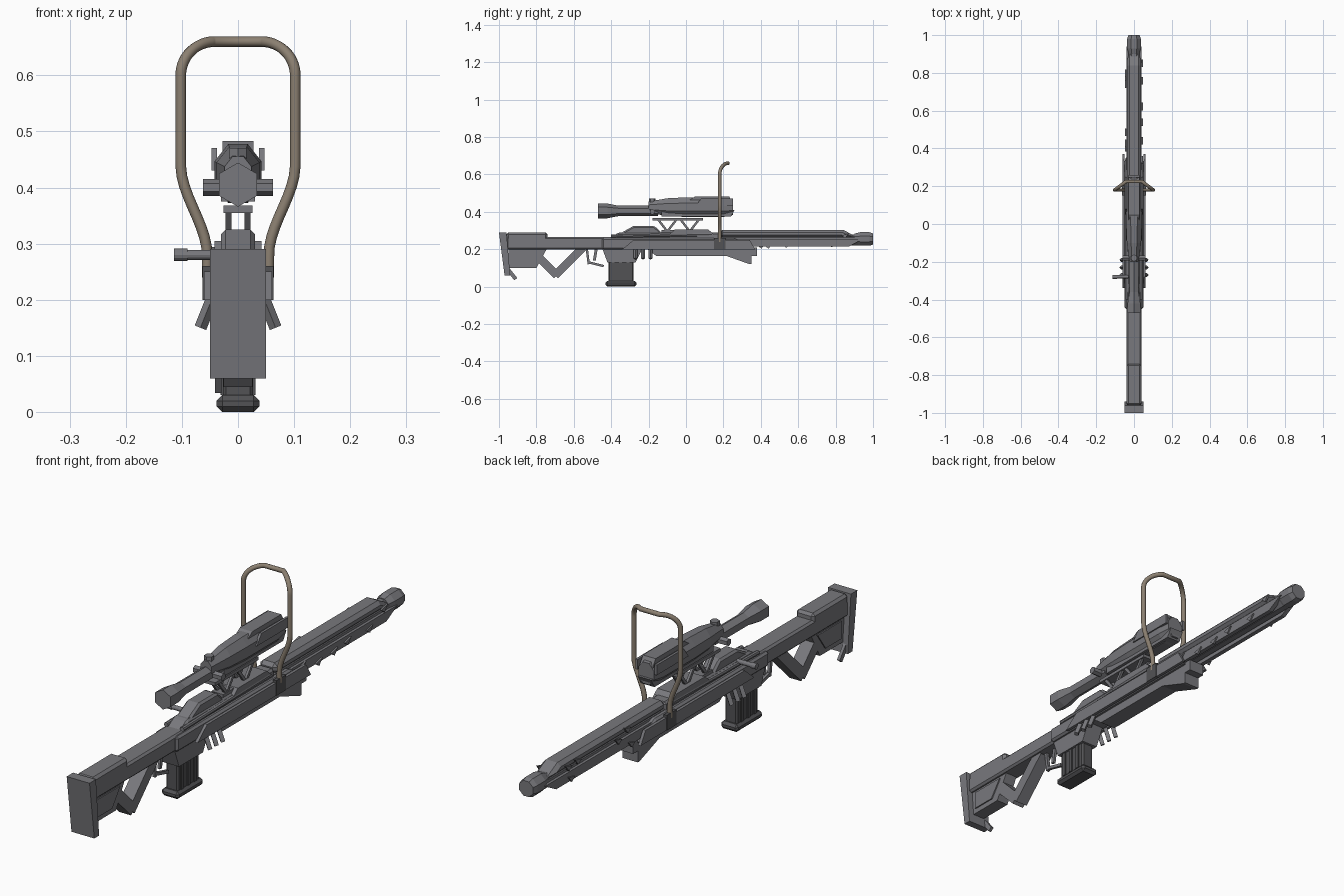
import bpy, bmesh, math, random
from mathutils import Vector

cube = bpy.data.objects.get("Cube")
if cube:
    bpy.data.objects.remove(cube, do_unlink=True)
random.seed(4)


def material(name, red, green, blue):
    colour = (red, green, blue, 1)
    mat = bpy.data.materials.new(name)
    mat.use_nodes = True
    mat.diffuse_color = colour
    mat.node_tree.nodes["Principled BSDF"].inputs["Base Color"].default_value = colour
    return mat


GREY = material("gunmetal grey", red=.19, green=.19, blue=.205)
DARK = material("dark steel", red=.085, green=.085, blue=.09)
TAN = material("tan tube", red=.26, green=.215, blue=.165)
LEFT_AND_RIGHT = (1, -1)


def finish(name, bm, mat):
    bmesh.ops.recalc_face_normals(bm, faces=bm.faces)
    mesh = bpy.data.meshes.new(name)
    bm.to_mesh(mesh)
    bm.free()
    mesh.materials.append(mat)
    ob = bpy.data.objects.new(name, mesh)
    bpy.context.collection.objects.link(ob)
    return ob


def prism(name, profile, half, x=0, mat=GREY, bevel=0):
    """Extrude a (y, z) outline sideways, centred on x."""
    bm = bmesh.new()
    face = bm.faces.new([bm.verts.new((x - half, y, z)) for y, z in profile])
    geometry = bmesh.ops.extrude_face_region(bm, geom=[face])["geom"]
    moved = [v for v in geometry if isinstance(v, bmesh.types.BMVert)]
    bmesh.ops.translate(bm, vec=(half + half, 0, 0), verts=moved)
    ob = finish(name, bm, mat)
    if bevel:
        chamfer = ob.modifiers.new("chamfer", "BEVEL")
        chamfer.width, chamfer.segments = bevel, 1


def block(name, start, end, low, high, half, under_start=0, under_end=0,
          slope_start=0, slope_end=0, **options):
    """Box along y whose lower (under) and upper (slope) corners may be pulled in."""
    profile = [(start + under_start, low), (end - under_end, low),
               (end - slope_end, high), (start + slope_start, high)]
    prism(name, profile, half, **options)


def bar(name, start, end, thick, half, **options):
    """Straight flat bar between two (y, z) points."""
    a, b = Vector(start), Vector(end)
    side = (b - a).orthogonal().normalized() * thick / 2
    prism(name, [a - side, b - side, b + side, a + side], half, **options)


def loft(name, height, aspect, sections, sides=8):
    """Skin polygon rings given as (y, half width) pairs."""
    bm = bmesh.new()
    angles = [(i + .5) * math.tau / sides for i in range(sides)]
    corner = 1 / math.cos(math.pi / sides)
    rings = [[bm.verts.new((math.cos(a) * size * corner, y,
                            height + math.sin(a) * size * corner * aspect))
              for a in angles] for y, size in sections]
    for near, far in zip(rings, rings[1:]):
        for i in range(sides):
            bm.faces.new((near[i - 1], near[i], far[i], far[i - 1]))
    bm.faces.new(rings[0])
    bm.faces.new(rings[-1])
    finish(name, bm, GREY)


def rod(name, start, end, radius, sides=8):
    a, b = Vector(start), Vector(end)
    bm = bmesh.new()
    bmesh.ops.create_cone(bm, cap_ends=True, segments=sides, radius1=radius,
                          radius2=radius, depth=(b - a).length)
    ob = finish(name, bm, GREY)
    ob.location = (a + b) / 2
    ob.rotation_mode = "QUATERNION"
    ob.rotation_quaternion = (b - a).to_track_quat("Z", "Y")


# Stock: butt plate, cheek rest, upper beam and lower block
block("butt_plate", start=-1, end=-.94, low=.06, high=.29, half=.05, under_start=.03, slope_end=.02)
bar("butt_spur", start=(-.95, .09), end=(-.91, .04), thick=.02, half=.006, x=-.035)
block("cheek_rest", start=-.96, end=-.74, low=.22, high=.29, half=.04, bevel=.01)
block("stock_beam", start=-.96, end=-.38, low=.2, high=.265, half=.04, bevel=.008)
block("stock_lower_block", start=-.95, end=-.74, low=.1, high=.21, half=.026, under_end=.06)
for side in LEFT_AND_RIGHT:
    block("stock_side_panel", start=-.93, end=-.78, low=.12, high=.19, half=.003,
          under_end=.05, x=side * .028)

# Open triangular hand grip
bar("grip_rear_bar", start=(-.8, .17), end=(-.69, .06), thick=.045, half=.026)
bar("grip_front_bar", start=(-.7, .06), end=(-.55, .21), thick=.045, half=.026)

# Trigger and its guard
bar("trigger", start=(-.48, .2), end=(-.49, .14), thick=.015, half=.005)
bar("trigger_guard", start=(-.53, .2), end=(-.52, .12), thick=.012, half=.006)
bar("trigger_guard", start=(-.52, .13), end=(-.44, .11), thick=.012, half=.006)

# Magazine and its well
block("magazine_well", start=-.45, end=-.23, low=.13, high=.21, half=.036,
      under_start=.03, under_end=.04)
block("magazine", start=-.415, end=-.28, low=.02, high=.14, half=.027, mat=DARK, bevel=.006)
block("magazine_base", start=-.43, end=-.265, low=0, high=.03, half=.038, mat=DARK, bevel=.01)
for side in LEFT_AND_RIGHT:
    for y in (-.39, -.35, -.31):
        block("magazine_rib", start=y - .008, end=y + .008, low=.03, high=.13, half=.003,
              x=side * .028, mat=DARK)

# Receiver and lower handguard
block("receiver", start=-.45, end=.36, low=.2, high=.26, half=.05, slope_end=.1, bevel=.008)
block("upper_receiver", start=-.42, end=.18, low=.25, high=.29, half=.034, slope_start=.06, bevel=.008)
block("receiver_hump", start=-.36, end=-.12, low=.28, high=.325, half=.03,
      slope_start=.08, slope_end=.05, bevel=.008)
block("receiver_bridge", start=-.1, end=.16, low=.27, high=.305, half=.042,
      slope_start=.04, slope_end=.04)
block("lower_handguard", start=-.22, end=.38, low=.165, high=.21, half=.034, under_start=.06)
block("handguard_lip", start=.2, end=.35, low=.12, high=.17, half=.034, under_start=.14)
for side in LEFT_AND_RIGHT:
    block("side_plate", start=-.34, end=.37, low=.2, high=.25, half=.006,
          slope_start=.06, slope_end=.03, x=side * .055)
    block("tube_socket", start=.15, end=.21, low=.2, high=.26, half=.007, x=side * .056, mat=DARK)
    for y in (-.27, -.23, -.19):
        rod("side_fin", start=(side * .047, y, .2), end=(side * .067, y, .15), radius=.011, sides=4)
    rod("receiver_rail", start=(side * .035, -.4, .27), end=(side * .035, .14, .28), radius=.009)

# Bolt handle on the right side
rod("bolt_handle", start=(-.02, -.28, .28), end=(-.11, -.28, .28), radius=.009, sides=12)
rod("bolt_knob", start=(-.09, -.28, .28), end=(-.114, -.28, .28), radius=.011, sides=12)

# Scope mount with zigzag struts
block("mount_rail", start=-.18, end=.09, low=.355, high=.368, half=.026)
block("mount_foot", start=-.13, end=.06, low=.29, high=.302, half=.026)
for side in LEFT_AND_RIGHT:
    for foot in (-.1, .02):
        for reach in (-.05, .05):
            bar("mount_strut", start=(foot, .295), end=(foot + reach, .36), thick=.012,
                half=.005, x=side * .017)

# Scope body, eyepiece, hood and dials
loft("scope_body", height=.425, aspect=1.25,
     sections=[(-.2, .024), (-.1, .038), (0, .042), (.2, .042), (.25, .034)])
loft("scope_eyepiece", height=.405, aspect=1, sides=6,
     sections=[(-.47, .034), (-.42, .034), (-.36, .024), (-.15, .024)])
block("scope_hood", start=0, end=.25, low=.45, high=.483, half=.028, slope_start=.05, slope_end=.02)
block("scope_underside", start=-.13, end=.26, low=.375, high=.41, half=.03, under_end=.02)
for side in LEFT_AND_RIGHT:
    block("hood_wing", start=.05, end=.25, low=.43, high=.47, half=.005, slope_start=.03,
          x=side * .042)
    rod("side_dial", start=(side * .02, -.18, .4), end=(side * .062, -.18, .4), radius=.015, sides=6)
rod("top_dial", start=(0, -.18, .42), end=(0, -.18, .47), radius=.018, sides=6)

# Barrel, shroud, side rails and muzzle
loft("barrel", height=.25, aspect=1, sections=[(.15, .03), (.93, .03)])
loft("muzzle", height=.255, aspect=1, sections=[(.9, .028), (.93, .036), (.98, .036), (1, .03)])
block("barrel_shroud", start=.18, end=.92, low=.262, high=.304, half=.038, slope_end=.08, bevel=.014)
for side in LEFT_AND_RIGHT:
    block("barrel_side_rail", start=.2, end=.94, low=.214, high=.252, half=.009,
          under_end=.07, x=side * .032)

# Small sharp slivers scattered along the barrel
for side in LEFT_AND_RIGHT:
    for i in range(6):
        y, z = random.uniform(.3, .9), random.uniform(.21, .29)
        prism("barrel_sliver", [(y - .02, z), (y + .02, z + .01), (y, z - .015)],
              half=.004, x=side * .043)

# Tan carrying hoop: flared legs, rounded corners, top leaning back
FOOT, SHOULDER, LEG_X, FLARE, CORNER = .24, .6, .055, .047, .06
HOOP_Y, LEAN, STEPS = .18, .045, 20
half_path = []
for i in range(STEPS):
    z = FOOT + (SHOULDER - FOOT) * i / STEPS
    t = min(max((z - .28) / .16, 0), 1)
    half_path.append((LEG_X + FLARE * t * t * (3 - 2 * t), HOOP_Y, z))
for i in range(STEPS + 1):
    turn = math.pi / 2 * i / STEPS
    inward = 1 - math.cos(turn)
    half_path.append((LEG_X + FLARE - CORNER * inward, HOOP_Y + LEAN * inward,
                      SHOULDER + CORNER * math.sin(turn)))
path = [(-x, y, z) for x, y, z in half_path] + half_path[::-1]
curve = bpy.data.curves.new("carry_hoop", "CURVE")
curve.dimensions = "3D"
curve.bevel_depth, curve.bevel_resolution, curve.use_fill_caps = .0095, 3, True
spline = curve.splines.new("POLY")
spline.points.add(len(path) - 1)
for point, position in zip(spline.points, path):
    point.co = (*position, 1)
spline.use_smooth = True
curve.materials.append(TAN)
bpy.context.collection.objects.link(bpy.data.objects.new("carry_hoop", curve))
